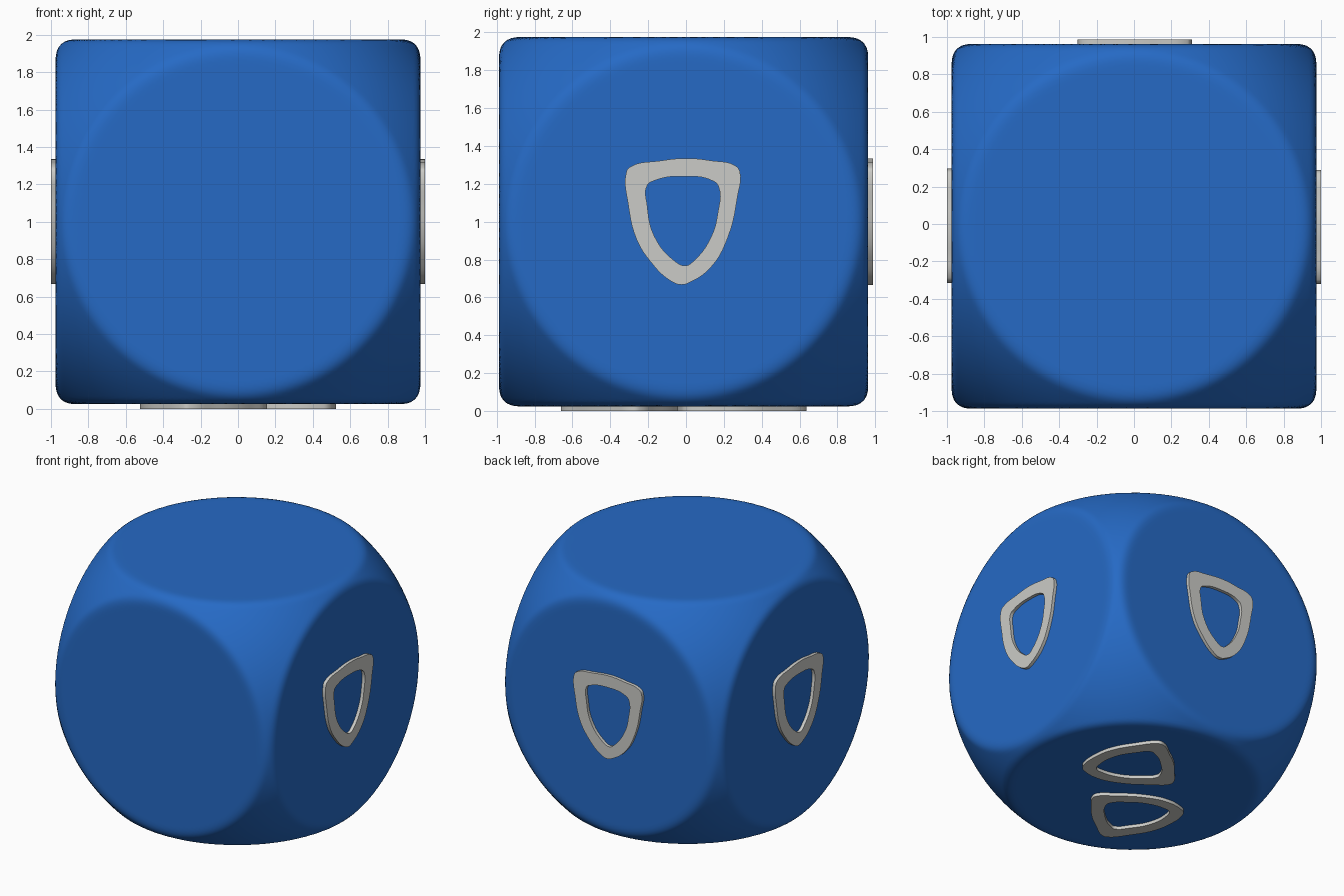
import bpy, bmesh, math
from mathutils import Vector, Matrix

if "Cube" in bpy.data.objects:
    bpy.data.objects.remove(bpy.data.objects["Cube"])

HALF = 0.975      # half width of the die between flat faces
ROUND = 1.34      # radius of the ball that rounds the corners
BLEND = 0.035     # softness where flat faces meet the ball
CENTRE = Vector((0, -0.0125, 1.0))
RAISE = 0.025     # height of the badges above the faces


def material(name, rgb):
    m = bpy.data.materials.new(name)
    m.diffuse_color = (*rgb, 1)
    m.use_nodes = True
    m.node_tree.nodes["Principled BSDF"].inputs["Base Color"].default_value = m.diffuse_color
    return m


blue = material("blue", (0.019, 0.144, 0.56))
grey = material("light_grey", (0.60, 0.60, 0.57))


def add_object(name, mesh, mat):
    mesh.materials.clear()
    mesh.materials.append(mat)
    ob = bpy.data.objects.new(name, mesh)
    bpy.context.collection.objects.link(ob)
    return ob


# die body: ball softly cut by a cube
bm = bmesh.new()
bmesh.ops.create_icosphere(bm, subdivisions=7, radius=1)
for v in bm.verts:
    d = v.co.normalized()
    flat = HALF / max(abs(c) for c in d)
    soft = max(BLEND - abs(flat - ROUND), 0) ** 2 / (4 * BLEND)
    v.co = d * (min(flat, ROUND) - soft)
mesh = bpy.data.meshes.new("die_body")
bm.to_mesh(mesh)
bm.free()
mesh.shade_smooth()
add_object("die_body", mesh, blue).location = CENTRE

# shield badge outline and its hole
OUTER = [(-.303, .262), (-.285, .288), (-.125, .322), (.015, .335), (.145, .323),
         (.275, .295), (.297, .265), (.285, .135), (.235, -.08), (.145, -.24),
         (.03, -.322), (-.01, -.333), (-.065, -.315), (-.18, -.205), (-.25, -.09),
         (-.292, .085)]
INNER = [(-.192, .192), (-.16, .215), (.005, .24), (.155, .215), (.183, .188),
         (.18, .045), (.145, -.08), (.055, -.205), (.01, -.232), (-.05, -.205),
         (-.155, -.075), (-.192, .085)]
curve = bpy.data.curves.new("shield_curve", 'CURVE')
curve.dimensions = '2D'
curve.fill_mode = 'BOTH'
curve.extrude = 0.03
curve.resolution_u = 5
for loop in (OUTER, INNER):
    sp = curve.splines.new('BEZIER')
    sp.bezier_points.add(len(loop) - 1)
    sp.use_cyclic_u = True
    for p, (u, w) in zip(sp.bezier_points, loop):
        p.co = (u, w, 0)
        p.handle_left_type = p.handle_right_type = 'AUTO'
helper = bpy.data.objects.new("shield_helper", curve)
bpy.context.collection.objects.link(helper)
bpy.context.view_layer.update()
deps = bpy.context.evaluated_depsgraph_get()
shield = bpy.data.meshes.new_from_object(helper.evaluated_get(deps))
bpy.data.objects.remove(helper)
shield.shade_smooth()
shield.set_sharp_from_angle(angle=math.radians(35))


def badge(name, normal, up, offset=(0, 0, 0)):
    n, u = Vector(normal), Vector(up).normalized()
    rot = Matrix((u.cross(n), u, n)).transposed().to_4x4()
    pos = CENTRE + n * (HALF + RAISE - 0.03) + Vector(offset)
    add_object(name, shield, grey).matrix_world = Matrix.Translation(pos) @ rot


# one badge on each side and the back
badge("right_badge", (1, 0, 0), (0, 0, 1))
badge("left_badge", (-1, 0, 0), (0, 0, 1))
badge("back_badge", (0, 1, 0), (0, 0, 1))

# two opposed badges underneath
a = math.radians(43)
for name, s in (("bottom_badge_back", 1), ("bottom_badge_front", -1)):
    badge(name, (0, 0, -1), (-s * math.sin(a), s * math.cos(a), 0),
          (0.25 * s, 0.243 * s, 0))
